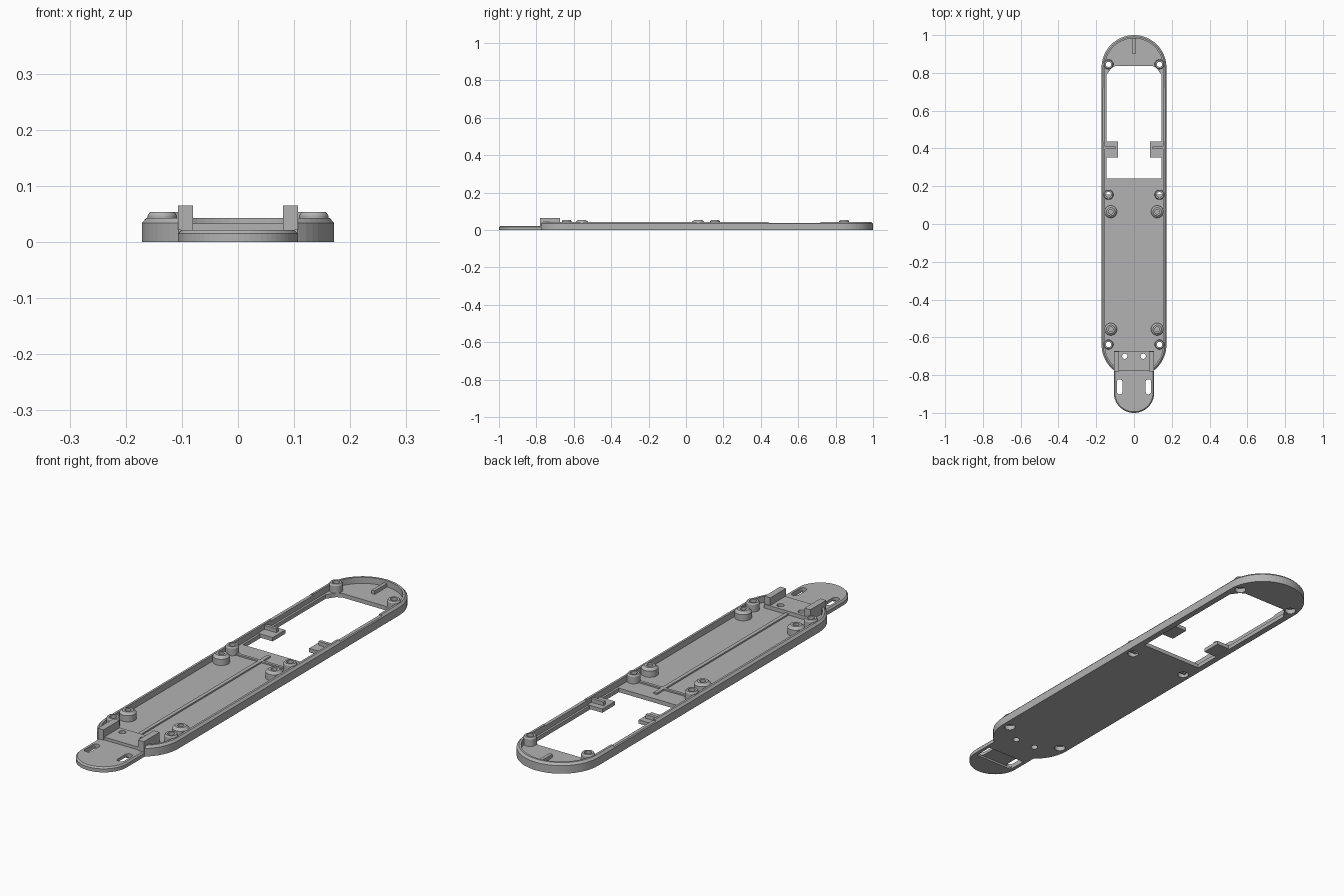
import bpy, bmesh, math

if "Cube" in bpy.data.objects:
    bpy.data.objects.remove(bpy.data.objects["Cube"])

grey = bpy.data.materials.new("plain grey")
grey.diffuse_color = (0.45, 0.45, 0.45, 1)
grey.use_nodes = True
grey.node_tree.nodes["Principled BSDF"].inputs["Base Color"].default_value = grey.diffuse_color


def finish(bm, name, smooth=False):
    bmesh.ops.recalc_face_normals(bm, faces=bm.faces[:])
    me = bpy.data.meshes.new(name)
    bm.to_mesh(me)
    bm.free()
    me.materials.append(grey)
    ob = bpy.data.objects.new(name, me)
    bpy.context.collection.objects.link(ob)
    if smooth:
        bpy.ops.object.select_all(action='DESELECT')
        ob.select_set(True)
        bpy.context.view_layer.objects.active = ob
        bpy.ops.object.shade_smooth_by_angle(angle=math.radians(30))
    return ob


def loft(name, layers):
    """Solid through stacked outlines: [(outline, z), ...]"""
    bm = bmesh.new()
    rings = [[bm.verts.new((x, y, z)) for x, y in pts] for pts, z in layers]
    n = len(rings[0])
    for a, b in zip(rings, rings[1:]):
        for i in range(n):
            j = (i + 1) % n
            bm.faces.new((a[i], a[j], b[j], b[i]))
    bm.faces.new(rings[0][::-1])
    bm.faces.new(rings[-1])
    return finish(bm, name)


def box(name, x0, x1, y0, y1, z0, z1):
    pts = [(x0, y0), (x1, y0), (x1, y1), (x0, y1)]
    return loft(name, [(pts, z0), (pts, z1)])


def capsule(r, y0, y1, x=0, n=32):
    """Outline of two half circles centred on (x, y0) and (x, y1)"""
    top = [(x + r * math.cos(math.pi * i / n), y1 + r * math.sin(math.pi * i / n)) for i in range(n + 1)]
    bot = [(x - r * math.cos(math.pi * i / n), y0 - r * math.sin(math.pi * i / n)) for i in range(n + 1)]
    return top + bot


def revolve(name, x, y, profile, n=32):
    bm = bmesh.new()
    rings = [[bm.verts.new((x + r * math.cos(2 * math.pi * i / n), y + r * math.sin(2 * math.pi * i / n), z))
              for i in range(n)] for r, z in profile]
    for k, a in enumerate(rings):
        b = rings[(k + 1) % len(rings)]
        for i in range(n):
            j = (i + 1) % n
            bm.faces.new((a[i], a[j], b[j], b[i]))
    return finish(bm, name, True)


def cut(ob, cutters):
    for c in cutters:
        m = ob.modifiers.new("cut", 'BOOLEAN')
        m.operation, m.solver, m.object = 'DIFFERENCE', 'EXACT', c
    dg = bpy.context.evaluated_depsgraph_get()
    me = bpy.data.meshes.new_from_object(ob.evaluated_get(dg))
    ob.modifiers.clear()
    ob.data = me
    for c in cutters:
        bpy.data.objects.remove(c)


def hole(x, y, r, z0=-0.1, z1=0.1):
    pts = capsule(r, y, y + 0.0001, x, 14)
    return loft("hole_cutter", [(pts, z0), (pts, z1)])


# Main tray: chamfered capsule with pocket, window and truncated front
LO, HI, FLOOR = -0.64, 0.8285, 0.017
body = loft("tray", [(capsule(0.1715, LO, HI), 0), (capsule(0.1715, LO, HI), 0.034),
                     (capsule(0.163, LO, HI), 0.043)])
pocket = capsule(0.154, LO, HI)
window = [(-0.145, 0.24), (0.145, 0.24), (0.145, 0.79), (0.12, 0.825), (0.10, 0.836),
          (-0.10, 0.836), (-0.12, 0.825), (-0.145, 0.79)]
screws = [(s * 0.135, y) for s in (-1, 1) for y in (0.845, 0.155, -0.638)]
cut(body, [loft("pocket_cutter", [(pocket, FLOOR), (pocket, 0.1)]),
           loft("window_cutter", [(window, -0.1), (window, 0.1)]),
           box("front_cutter", -0.3, 0.3, -1, -0.775, -0.1, 0.1),
           box("mouth_cutter", -0.08, 0.08, -0.9, -0.67, 0.033, 0.1),
           box("lip_gap_cutter", -0.3, 0.3, 0.44, 0.72, 0.038, 0.1)]
    + [hole(x, y, 0.024) for x, y in screws]
    + [hole(s * 0.049, -0.70, 0.014) for s in (-1, 1)])

# Raised platform at the mouth of the tray
platform = box("mouth_platform", -0.106, 0.106, -0.776, -0.672, 0.0005, 0.033)
cut(platform, [hole(s * 0.049, -0.70, 0.014) for s in (-1, 1)])

# Front tab with two slots and a shallow strap recess underneath
tab_out = capsule(0.107, -0.893, -0.893)
tab_in = capsule(0.101, -0.893, -0.893)
half = len(tab_out) // 2
tab_pts = [(0.107, -0.77), (-0.107, -0.77)] + tab_out[half:]
tab_top = [(0.101, -0.77), (-0.101, -0.77)] + tab_in[half:]
tab = loft("front_tab", [(tab_pts, 0), (tab_pts, 0.015), (tab_top, 0.021)])
slots = []
for s in (-1, 1):
    pts = capsule(0.015, -0.887, -0.837, s * 0.076, 12)
    slots.append(loft("slot_cutter", [(pts, -0.1), (pts, 0.1)]))
cut(tab, slots + [box("strap_cutter", -0.091, 0.091, -0.902, -0.822, -0.1, 0.008)])

# Screw posts (through) and larger standoffs (blind)
for x, y in screws:
    revolve("screw_post", x, y, [(0.026, 0.0005), (0.026, 0.047), (0.022, 0.053), (0.014, 0.053),
                                 (0.014, 0.02), (0.022, 0.02), (0.022, 0.0005)])
for s in (-1, 1):
    for y in (0.065, -0.557):
        revolve("standoff", s * 0.123, y, [(0.033, 0.01), (0.033, 0.043), (0.029, 0.047), (0.022, 0.053),
                                           (0.012, 0.053), (0.012, FLOOR), (0.012, 0.01)])

# Mirrored mouth cheeks and window ledges with ribs
for s in (-1, 1):
    def side(name, a, b, *rest):
        box(name, min(s * a, s * b), max(s * a, s * b), *rest)
    side("mouth_cheek", 0.08, 0.107, -0.78, -0.675, 0.021, 0.065)
    side("window_ledge", 0.085, 0.158, 0.352, 0.436, 0.004, 0.02)
    side("ledge_rib", 0.098, 0.158, 0.396, 0.41, 0.02, 0.036)

# Floor ribs
box("centre_rib", -0.008, 0.008, -0.68, 0.205, 0.01, 0.023)
box("cross_rib", -0.15, 0.15, 0.145, 0.157, 0.01, 0.023)
box("end_rib", -0.007, 0.007, 0.9, 0.985, 0.01, 0.032)
